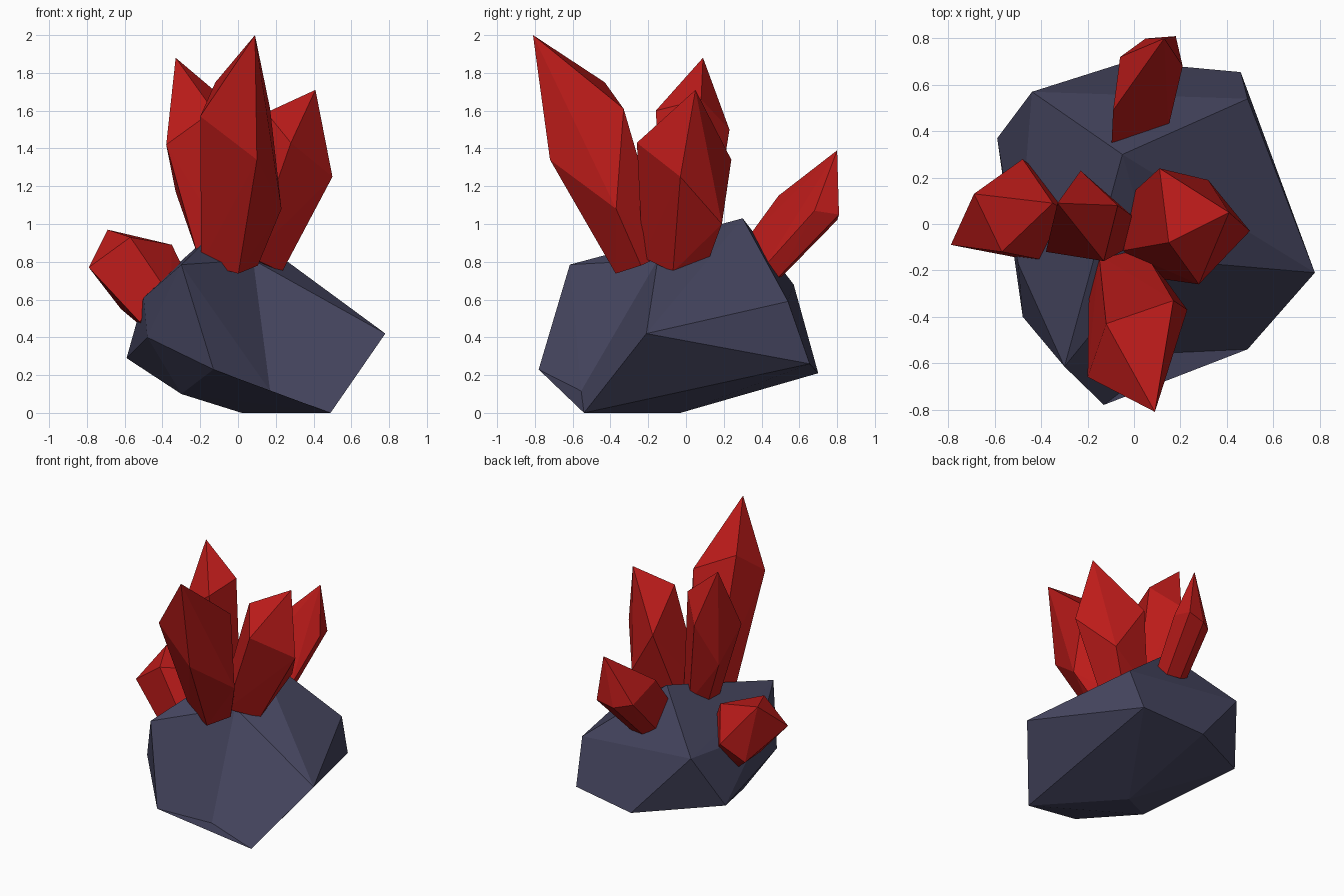
import bpy, bmesh
from mathutils import Vector

if "Cube" in bpy.data.objects:
    bpy.data.objects.remove(bpy.data.objects["Cube"])


def material(name, rgb):
    m = bpy.data.materials.new(name)
    m.diffuse_color = (*rgb, 1)
    m.use_nodes = True
    m.node_tree.nodes["Principled BSDF"].inputs["Base Color"].default_value = m.diffuse_color
    return m


rock_mat = material("slate", (0.06, 0.06, 0.115))
red_mat = material("red_crystal", (0.5, 0.011, 0.01))


def faceted(name, points, mat, dents=()):
    """Flat-faced hull of the points; dents move hull corners inward."""
    bm = bmesh.new()
    for p in points:
        bm.verts.new(p)
    bmesh.ops.convex_hull(bm, input=bm.verts[:])
    bmesh.ops.delete(bm, geom=[v for v in bm.verts if not v.link_faces], context='VERTS')
    for old, new in dents:
        v = min(bm.verts, key=lambda q: (q.co - Vector(old)).length)
        v.co = new
    bmesh.ops.recalc_face_normals(bm, faces=bm.faces[:])
    me = bpy.data.meshes.new(name)
    bm.to_mesh(me)
    bm.free()
    me.materials.append(mat)
    ob = bpy.data.objects.new(name, me)
    bpy.context.collection.objects.link(ob)
    return ob


def crystal(name, base, taper, tip, shoulder):
    """Five-sided crystal: tip, slanted shoulder ring, smaller square-cut base ring."""
    base = Vector(base)
    ring = [Vector(p) for p in shoulder]
    mid = sum(ring, Vector()) / len(ring)
    axis = (mid - base).normalized()
    foot = []
    for p in ring:
        d = p - mid
        foot.append(base + (d - axis * d.dot(axis)) * taper)
    return faceted(name, [Vector(tip)] + ring + foot, red_mat)


# Rock, with one corner at the front dented in
corner = (0.20, -0.80, 0.50)
faceted("rock", [
    (-0.13, -0.78, 0.23), (0.49, -0.54, 0.0), (0.78, -0.21, 0.42), corner,
    (-0.30, -0.615, 0.785), (0.08, -0.15, 0.81), (-0.05, 0.30, 1.03),
    (-0.48, -0.40, 0.40), (-0.50, -0.17, 0.61), (-0.59, 0.37, 0.29),
    (-0.44, 0.57, 0.68), (-0.03, 0.70, 0.21), (0.46, 0.655, 0.26),
    (0.49, 0.54, 0.59), (-0.30, -0.26, 0.10), (0.02, -0.03, 0.0),
], rock_mat, dents=[(corner, (0.17, -0.555, 0.116))])

# Crystals
crystal("front_crystal", (-0.04, -0.23, 0.80), 0.62, (0.09, -0.81, 2.0), [
    (-0.12, -0.43, 1.75), (-0.20, -0.66, 1.57), (0.10, -0.72, 1.34),
    (0.23, -0.37, 1.08), (0.17, -0.33, 1.61)])
crystal("middle_crystal", (-0.12, 0.0, 0.86), 0.62, (-0.33, 0.09, 1.88), [
    (-0.38, -0.12, 1.42), (-0.33, 0.08, 1.17), (-0.23, 0.23, 1.50),
    (-0.07, 0.08, 1.66), (-0.13, -0.16, 1.60)])
crystal("right_crystal", (0.08, -0.04, 0.80), 0.68, (0.41, 0.05, 1.71), [
    (0.50, -0.03, 1.25), (0.28, -0.26, 1.43), (0.15, -0.08, 1.59),
    (0.11, 0.24, 1.34), (0.32, 0.19, 1.0)])
crystal("left_crystal", (-0.39, 0.0, 0.54), 0.78, (-0.69, 0.13, 0.97), [
    (-0.79, -0.09, 0.77), (-0.57, -0.12, 0.93), (-0.35, 0.09, 0.89),
    (-0.48, 0.28, 0.69), (-0.62, 0.18, 0.55)])
crystal("back_crystal", (0.02, 0.44, 0.78), 0.85, (0.13, 0.80, 1.39), [
    (0.18, 0.81, 1.05), (0.05, 0.80, 1.02), (-0.06, 0.72, 1.04),
    (-0.09, 0.49, 1.15), (0.21, 0.68, 1.07)])
